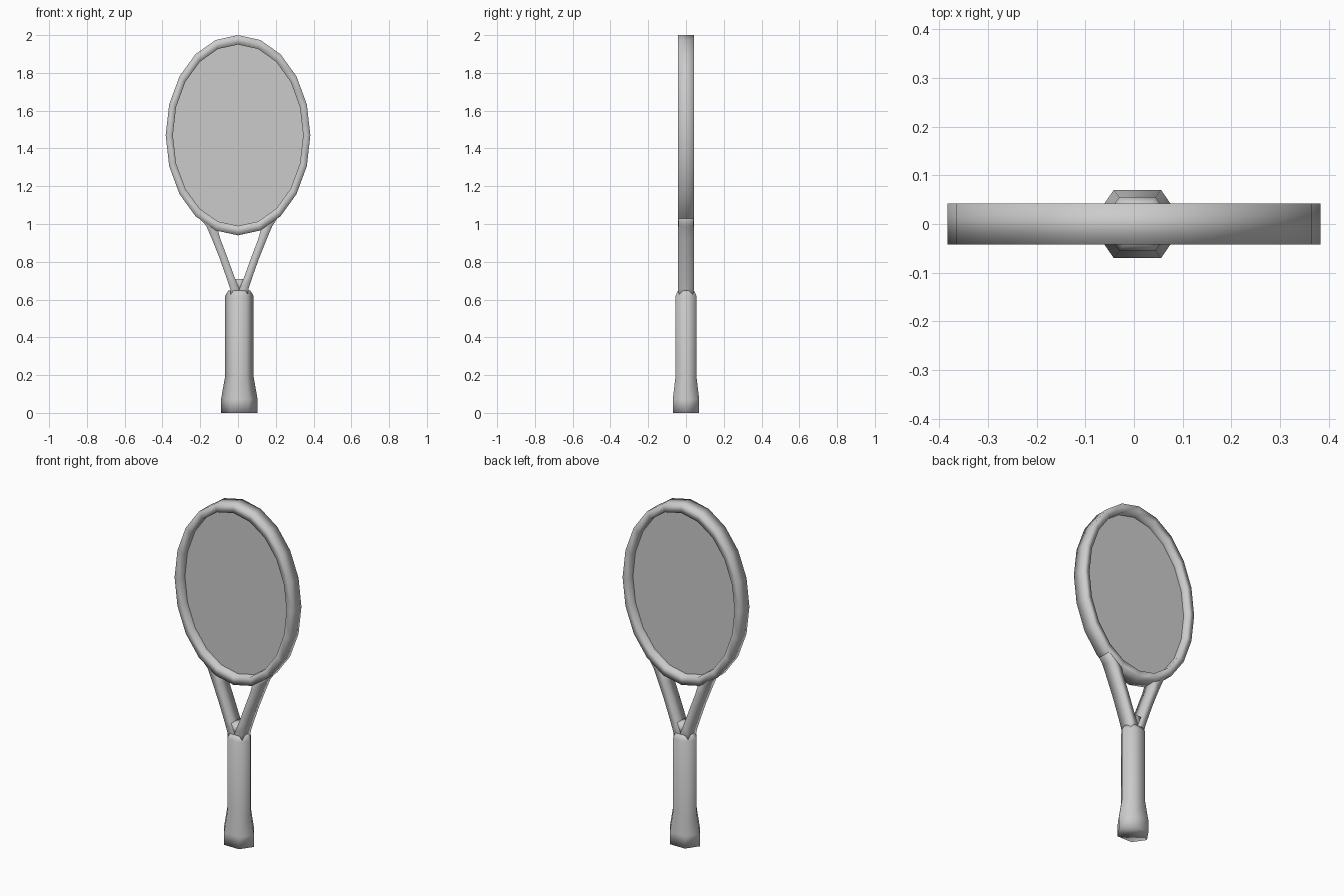
import bpy, bmesh
from math import sin, cos, pi

cube = bpy.data.objects.get("Cube")
if cube:
    bpy.data.objects.remove(cube, do_unlink=True)

DEPTH = 0.042      # half thickness of the frame
CX = 0.007         # grip and throat sit slightly off centre
HEAD_Z = 1.47


def material(name, value):
    mat = bpy.data.materials.new(name)
    mat.use_nodes = True
    colour = (value, value, value, 1)
    mat.diffuse_color = colour
    mat.node_tree.nodes["Principled BSDF"].inputs["Base Color"].default_value = colour
    return mat


grey = material("light grey", 0.6)


def finish(name, bm, smooth=True):
    bmesh.ops.recalc_face_normals(bm, faces=bm.faces)
    mesh = bpy.data.meshes.new(name)
    bm.to_mesh(mesh)
    bm.free()
    mesh.materials.append(grey)
    for p in mesh.polygons:
        p.use_smooth = smooth
    obj = bpy.data.objects.new(name, mesh)
    bpy.context.collection.objects.link(obj)
    return obj


def loft(bm, rings, closed=False):
    """Skin equal-length vertex rings; cap the ends unless closed."""
    loops = [[bm.verts.new(p) for p in ring] for ring in rings]
    n = len(loops[0])
    pairs = list(zip(loops, loops[1:])) + ([(loops[-1], loops[0])] if closed else [])
    for a, b in pairs:
        for i in range(n):
            j = (i + 1) % n
            bm.faces.new((a[i], a[j], b[j], b[i]))
    if not closed:
        bm.faces.new(loops[0])
        bm.faces.new(loops[-1])


def section(outer, inner, depth=DEPTH):
    """Box section spanning two (x, z) points."""
    return [(x, y, z) for (x, z), y in
            ((outer, -depth), (outer, depth), (inner, depth), (inner, -depth))]


def oval(rx, rz, k, n=20):
    a = 2 * pi * k / n
    return rx * sin(a), HEAD_Z + rz * cos(a)


# Oval head frame
bm = bmesh.new()
loft(bm, [section(oval(0.383, 0.53, k), oval(0.345, 0.48, k)) for k in range(20)], True)
finish("head_frame", bm)

# String bed
bm = bmesh.new()
bm.faces.new([bm.verts.new((x, 0, z)) for x, z in (oval(0.348, 0.484, k) for k in range(20))])
finish("string_bed", bm, False)

# Throat arms, outer and inner edge of each step
steps = [((0.045, 0.61), (0.0, 0.61), 0.034),
         ((0.048, 0.655), (0.0, 0.655), DEPTH),
         ((0.066, 0.71), (0.022, 0.71), DEPTH),
         ((0.105, 0.82), (0.062, 0.82), DEPTH),
         ((0.145, 0.92), (0.1, 0.92), DEPTH),
         ((0.175, 0.99), (0.118, 0.985), DEPTH - 0.001),
         ((0.218, 1.045), (0.2, 1.06), DEPTH - 0.001)]
for side, name in ((1, "left_throat_arm"), (-1, "right_throat_arm")):
    bm = bmesh.new()
    loft(bm, [section((side * o[0] + CX * (o[1] < 1), o[1]),
                      (side * i[0] + CX * (i[1] < 1), i[1]), d) for o, i, d in steps])
    finish(name, bm)

# Web where the arms meet
bm = bmesh.new()
loft(bm, [section((CX + w, z), (CX - w, z), DEPTH - 0.001)
          for w, z in ((0.04, 0.65), (0.024, 0.71))])
finish("throat_web", bm)

# Six-sided grip with a flared butt
bm = bmesh.new()
profile = [(0.097, 0.07, 0), (0.097, 0.07, 0.07), (0.075, 0.055, 0.195),
           (0.075, 0.055, 0.62), (0.058, 0.043, 0.648)]
loft(bm, [[(CX + rx * cos(k * pi / 3), ry * sin(k * pi / 3) / sin(pi / 3), z)
           for k in range(6)] for rx, ry, z in profile])
finish("grip", bm)
